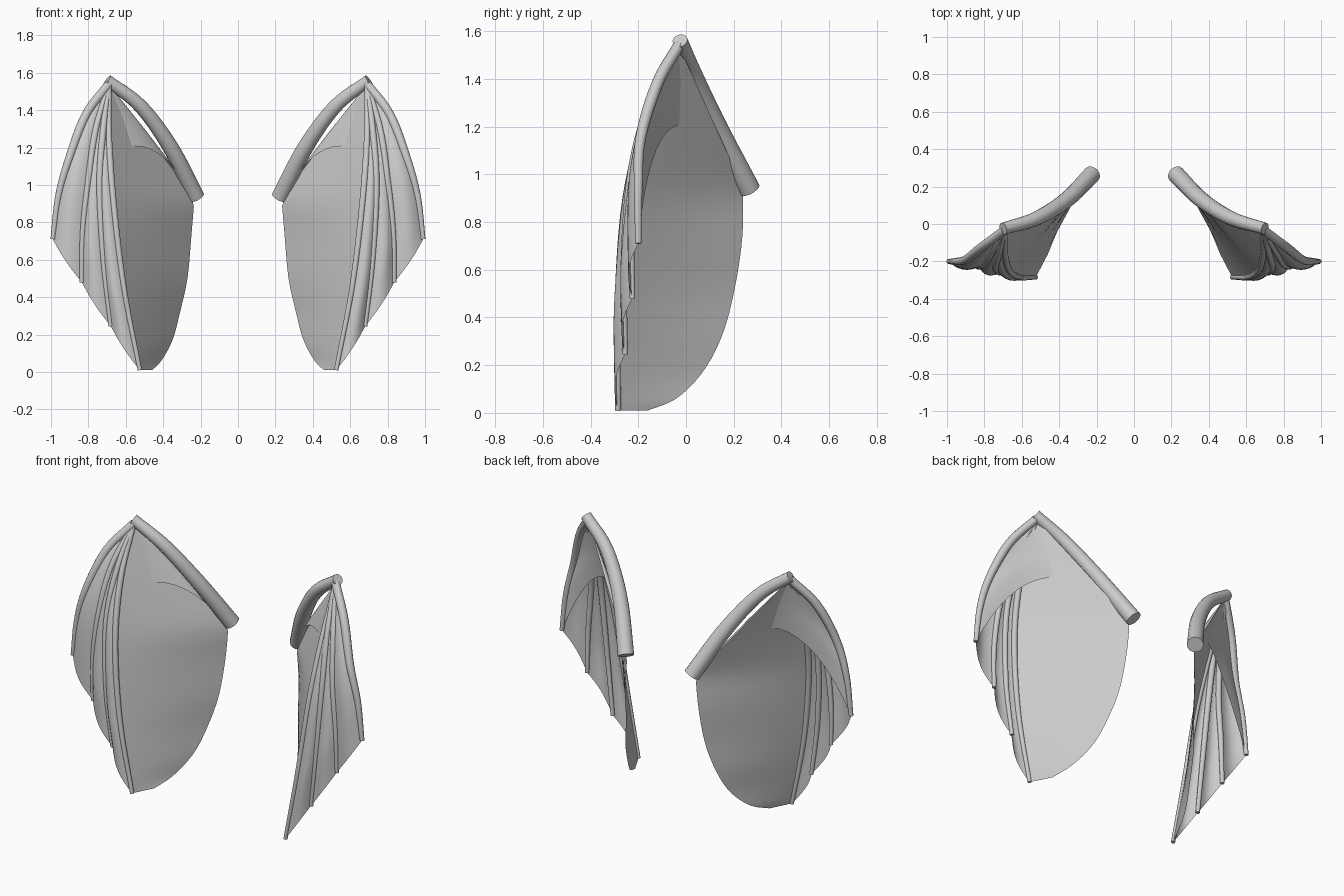
import bpy
import math
from mathutils import Vector

cube = bpy.data.objects.get("Cube")
if cube:
    bpy.data.objects.remove(cube, do_unlink=True)

grey = bpy.data.materials.new("light_grey")
grey.use_nodes = True
COLOUR = (0.6, 0.6, 0.6, 1)
grey.diffuse_color = COLOUR
grey.node_tree.nodes["Principled BSDF"].inputs["Base Color"].default_value = COLOUR

STEPS = 24


def spline(points, n=STEPS):
    """Smooth path through the points, as n + 1 samples."""
    p = [Vector(q) for q in points]
    p = [2 * p[0] - p[1]] + p + [2 * p[-1] - p[-2]]
    out = []
    for i in range(n + 1):
        f = i / n * (len(p) - 3)
        k = min(int(f), len(p) - 4)
        t = f - k
        a, b, c, d = p[k:k + 4]
        out.append(0.5 * (2 * b + (c - a) * t + (2 * a - 5 * b + 4 * c - d) * t ** 2
                          + (3 * b - a - 3 * c + d) * t ** 3))
    return out


def at_height(path, z):
    """Point where a descending path reaches height z."""
    for a, b in zip(path, path[1:]):
        if a.z >= z >= b.z:
            return a.lerp(b, (a.z - z) / max(a.z - b.z, 1e-6))
    return path[0].copy() if z > path[0].z else path[-1].copy()


def finish(obj):
    obj.data.materials.clear()
    obj.data.materials.append(grey)
    bpy.ops.object.select_all(action='DESELECT')
    obj.select_set(True)
    bpy.context.view_layer.objects.active = obj
    bpy.ops.object.shade_smooth_by_angle(angle=math.radians(50))


def add_mesh(name, verts, faces, side):
    mesh = bpy.data.meshes.new(name)
    mesh.from_pydata([(v.x * side, v.y, v.z) for v in verts], [], faces)
    mesh.update()
    obj = bpy.data.objects.new(name, mesh)
    bpy.context.collection.objects.link(obj)
    finish(obj)


def tube(name, path, radii, side, sides=12):
    """Capped round bone along a path, with radii blended from base to tip."""
    verts, faces = [], []
    n = len(path) - 1
    for i, p in enumerate(path):
        d = (path[min(i + 1, n)] - path[max(i - 1, 0)]).normalized()
        u = d.cross(Vector((0.3, 1, 0))).normalized()
        v = d.cross(u)
        f = i / n * (len(radii) - 1)
        k = min(int(f), len(radii) - 2)
        r = radii[k] + (radii[k + 1] - radii[k]) * (f - k)
        for j in range(sides):
            a = math.tau * j / sides
            verts.append(p + r * (math.cos(a) * u + math.sin(a) * v))
    for i in range(n):
        for j in range(sides):
            a, b = i * sides + j, i * sides + (j + 1) % sides
            faces.append([a, b, b + sides, a + sides][::side])
    faces.append(list(range(sides))[::-side])
    faces.append([n * sides + j for j in range(sides)][::side])
    add_mesh(name, verts, faces, side)


def sheet(name, rows, side):
    """Skin through rows of equal length."""
    w = len(rows[0])
    faces = []
    for i in range(len(rows) - 1):
        for j in range(w - 1):
            a = i * w + j
            faces.append([a, a + 1, a + w + 1, a + w][::side])
    add_mesh(name, [v for r in rows for v in r], faces, side)


# Bone paths, from the wing's peak outward
apex = (0.69, -0.03, 1.54)
arm = spline([(0.70, -0.025, 1.56), (0.52, 0.03, 1.42), (0.36, 0.13, 1.2), (0.225, 0.265, 0.935)])
fingers = [
    spline([apex, (0.81, -0.12, 1.38), (0.90, -0.19, 1.15), (0.96, -0.2, 0.94), (0.99, -0.2, 0.71)]),
    spline([apex, (0.76, -0.15, 1.3), (0.80, -0.215, 1.03), (0.83, -0.23, 0.75), (0.835, -0.225, 0.48)]),
    spline([apex, (0.72, -0.15, 1.3), (0.74, -0.23, 1.0), (0.72, -0.26, 0.6), (0.68, -0.255, 0.245)]),
    spline([apex, (0.69, -0.16, 1.25), (0.665, -0.25, 0.9), (0.61, -0.285, 0.45), (0.525, -0.285, 0.01)]),
]

# Free edge of the large inner skin
chord = [Vector(apex).lerp(Vector((0.235, 0.245, 0.93)), i / 12) for i in range(13)]
trail = chord + spline([(0.235, 0.24, 0.9), (0.25, 0.235, 0.72), (0.27, 0.2, 0.5), (0.31, 0.15, 0.32),
                        (0.35, 0.07, 0.17), (0.41, -0.04, 0.06), (0.46, -0.16, 0.01)])

for side, label in ((1, "left"), (-1, "right")):
    tube(label + "_wing_arm", arm, (0.032, 0.038, 0.043, 0.047), side, 16)
    for i, path in enumerate(fingers):
        radii = (0.024, 0.025, 0.02, 0.013) if i == 0 else (0.014, 0.018, 0.016, 0.012)
        tube(f"{label}_finger_{i + 1}", path, radii, side)

    # Narrow skins between neighbouring fingers, bulging forward
    for i in range(3):
        rows = []
        for a, b in zip(fingers[i], fingers[i + 1]):
            gap = (a - b).length
            out = Vector((0.35, -1, 0)).normalized() * min(gap * 0.14, 0.03)
            rows.append([a.lerp(b, t / 8) + out * math.sin(math.pi * t / 8) for t in range(9)])
        sheet(f"{label}_finger_skin_{i + 1}", rows, side)

    # Large inner skin, spanned level by level
    rows = []
    for i in range(33):
        z = 1.54 - 1.53 * math.sin(math.pi / 2 * i / 32)
        a, b = at_height(fingers[3], z), at_height(trail, z)
        rows.append([a.lerp(b, t / 10) for t in range(11)])
    sheet(label + "_inner_skin", rows, side)

    # Arched skin from the arm across to the outer finger
    rows = []
    for i in range(STEPS + 1):
        f = i / STEPS
        a, c = chord[0].lerp(chord[-1], f), fingers[0][i]
        mid = Vector(apex).lerp(Vector((0.6, -0.05, 1.2)), f)
        ctrl = 2 * mid - (a + c) / 2
        rows.append([a * (1 - t) ** 2 + ctrl * 2 * t * (1 - t) + c * t * t
                     for t in (j / 16 for j in range(17))])
    sheet(label + "_arched_skin", rows, side)
